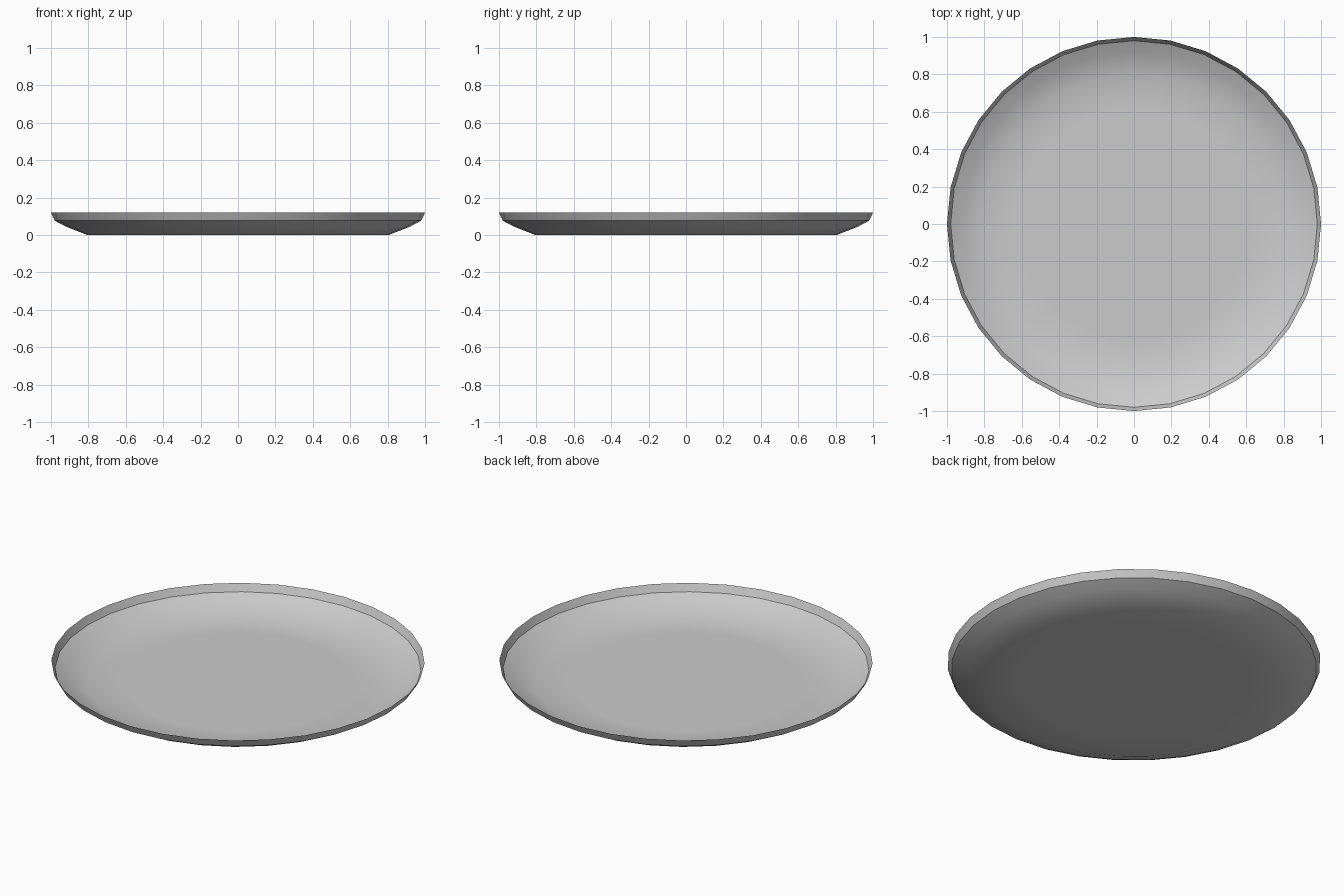
import bpy, bmesh, math

if "Cube" in bpy.data.objects:
    bpy.data.objects.remove(bpy.data.objects["Cube"])

SIDES = 32
# Profile of the thin plate: flat base, sloped side, steep rim (radius, height)
PROFILE = [(0.62, 0.0), (0.805, 0.0), (0.92, 0.045), (0.98, 0.077), (1.0, 0.12)]

bm = bmesh.new()
rings = []
for r, z in PROFILE:
    rings.append([bm.verts.new((r * math.cos(2 * math.pi * i / SIDES),
                                r * math.sin(2 * math.pi * i / SIDES), z))
                  for i in range(SIDES)])

# Base disc
bm.faces.new(rings[0])

# Bands between the rings
for a, b in zip(rings, rings[1:]):
    for i in range(SIDES):
        j = (i + 1) % SIDES
        bm.faces.new((a[i], b[i], b[j], a[j]))

# Smooth shading with a sharp crease under the rim
for f in bm.faces:
    f.smooth = True
for i in range(SIDES):
    bm.edges.get((rings[3][i], rings[3][(i + 1) % SIDES])).smooth = False

mesh = bpy.data.meshes.new("plate")
bm.to_mesh(mesh)
bm.free()
plate = bpy.data.objects.new("plate", mesh)
bpy.context.collection.objects.link(plate)
